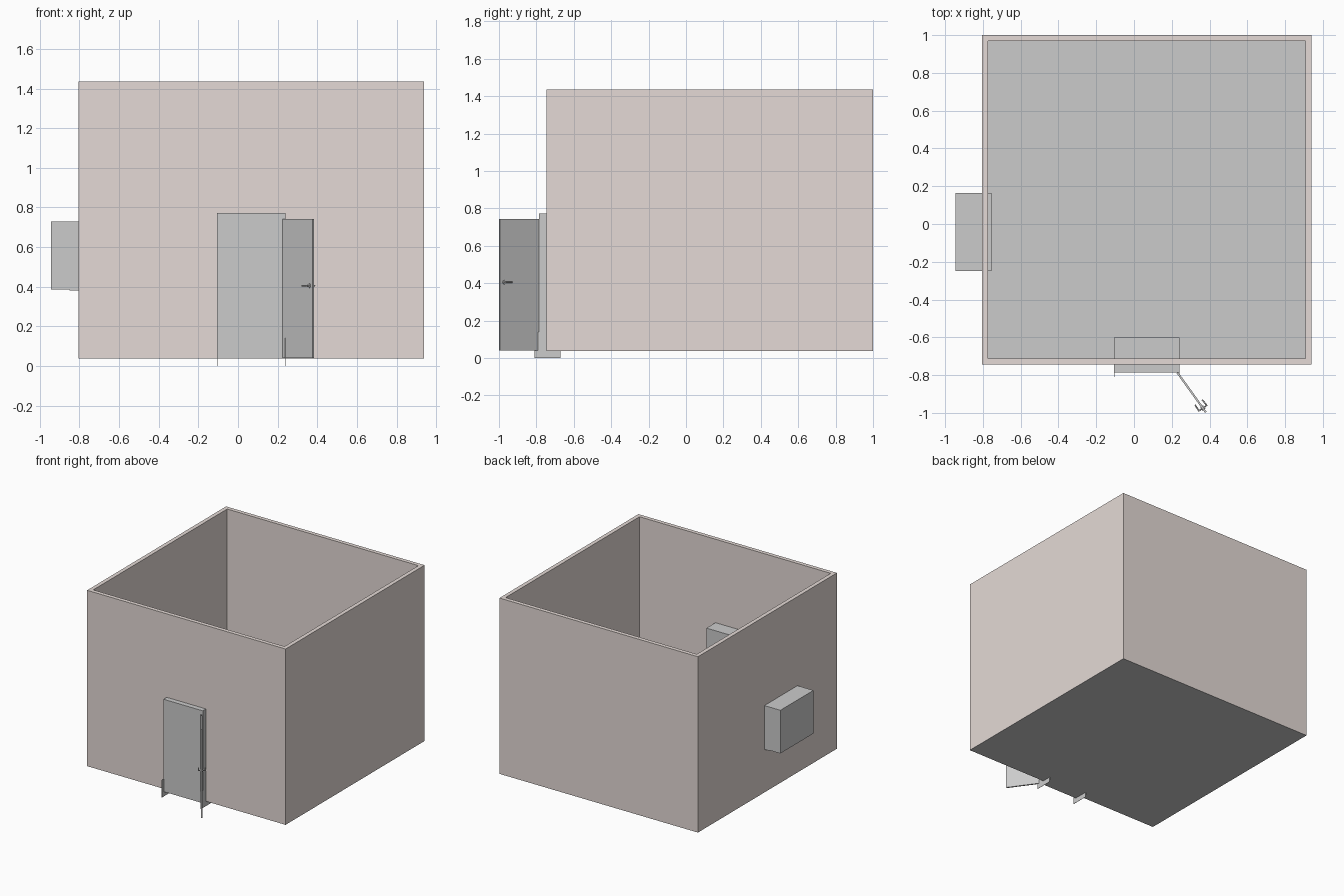
import bpy, bmesh, math
from mathutils import Vector, Matrix

if "Cube" in bpy.data.objects:
    bpy.data.objects.remove(bpy.data.objects["Cube"])


def finish(name, bm, mat=None):
    bmesh.ops.recalc_face_normals(bm, faces=bm.faces)
    me = bpy.data.meshes.new(name)
    bm.to_mesh(me)
    bm.free()
    ob = bpy.data.objects.new(name, me)
    bpy.context.collection.objects.link(ob)
    if mat:
        me.materials.append(mat)
    return ob


def box(name, lo, hi, mat=None):
    lo, hi = Vector(lo), Vector(hi)
    bm = bmesh.new()
    m = Matrix.Translation((lo + hi) / 2) @ Matrix.Diagonal((*(hi - lo), 1))
    bmesh.ops.create_cube(bm, size=1, matrix=m)
    return finish(name, bm, mat)


def rod(bm, a, b, r, sides=12):
    a, b = Vector(a), Vector(b)
    m = Matrix.Translation((a + b) / 2) @ (b - a).to_track_quat('Z', 'Y').to_matrix().to_4x4()
    bmesh.ops.create_cone(bm, cap_ends=True, segments=sides, radius1=r, radius2=r,
                          depth=(b - a).length, matrix=m)


wall_mat = bpy.data.materials.new("wall")
wall_mat.diffuse_color = (0.78, 0.70, 0.67, 1)
wall_mat.use_nodes = True
wall_mat.node_tree.nodes["Principled BSDF"].inputs["Base Color"].default_value = wall_mat.diffuse_color

X0, X1, Y0, Y1 = -0.805, 0.94, -0.745, 1.0
Z0, Z1, T = 0.04, 1.435, 0.032

# Walls: one closed square ring
bm = bmesh.new()
loops = []
for inset, z in ((0, Z0), (0, Z1), (T, Z1), (T, Z0)):
    loops.append([bm.verts.new((x, y, z)) for x, y in (
        (X0 + inset, Y0 + inset), (X1 - inset, Y0 + inset),
        (X1 - inset, Y1 - inset), (X0 + inset, Y1 - inset))])
for k in range(4):
    a, b = loops[k], loops[(k + 1) % 4]
    for i in range(4):
        j = (i + 1) % 4
        bm.faces.new((a[i], a[j], b[j], b[i]))
finish("walls", bm, wall_mat)

# Thin floor under the whole footprint
box("floor", (X0, Y0, Z0 - 0.002), (X1, Y1, Z0))

# Door and window blocks passing through the walls
box("door_block", (-0.105, -0.785, Z0 - 0.002), (0.24, -0.60, 0.772))
box("window_block", (-0.945, -0.25, 0.385), (-0.755, 0.165, 0.728))
box("window_sill", (-0.85, -0.25, 0.38), (-0.76, 0.165, 0.39))

# Thin plates at the feet of the door jambs
for name, x in (("left_jamb_plate", -0.104), ("right_jamb_plate", 0.239)):
    box(name, (x - 0.001, -0.81, 0), (x + 0.001, -0.672, 0.14))

# Open door leaf, built along local x and swung about its hinge
swing = (Matrix.Translation((0.225, -0.789, 0))
         @ Matrix.Rotation(math.atan2(-0.211, 0.151), 4, 'Z'))
leaf = box("door_leaf", (0, 0, Z0), (0.2595, 0.0105, 0.742))
leaf.data.transform(swing)

# Lever handles on both faces of the leaf
bm = bmesh.new()
u, z = 0.232, 0.405
for face, s in ((0, -1), (0.0105, 1)):
    rod(bm, (u, face, z), (u, face + s * 0.004, z), 0.011, 16)
    rod(bm, (u, face, z), (u, face + s * 0.022, z), 0.004)
    rod(bm, (u + 0.004, face + s * 0.02, z), (u - 0.038, face + s * 0.018, z), 0.004)
handle = finish("door_handles", bm)
handle.data.transform(swing)
bpy.context.view_layer.objects.active = handle
handle.select_set(True)
bpy.ops.object.shade_smooth_by_angle(angle=math.radians(40))
